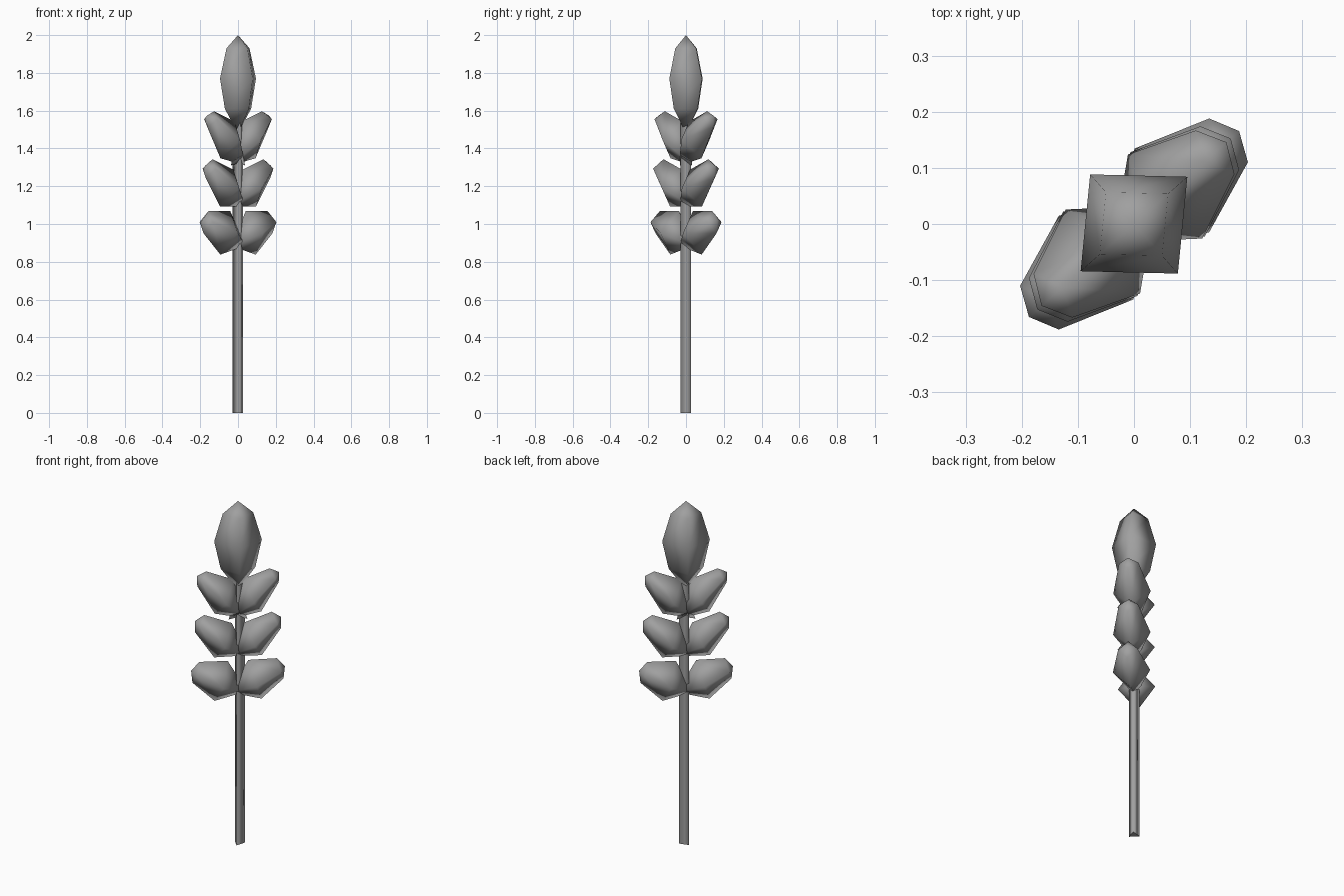
import bpy, bmesh, math
from mathutils import Vector

if "Cube" in bpy.data.objects:
    bpy.data.objects.remove(bpy.data.objects["Cube"])

AZ = math.radians(41.5)                       # plane in which the grains fan out
U = Vector((math.cos(AZ), math.sin(AZ), 0))
V = Vector((-math.sin(AZ), math.cos(AZ), 0))

grey = bpy.data.materials.new("dark_grey")
grey.diffuse_color = (0.35, 0.35, 0.35, 1)
grey.use_nodes = True
grey.node_tree.nodes["Principled BSDF"].inputs["Base Color"].default_value = grey.diffuse_color


def place(u, z, v=0.0):
    return U * u + V * v + Vector((0, 0, z))


def grain(name, base, rings, tip, side=1):
    """Four-sided pointed kernel; ring = (u, z, du, dz, half width)."""
    bm = bmesh.new()
    start = bm.verts.new(place(side * base[0], base[1]))
    end = bm.verts.new(place(side * tip[0], tip[1]))
    loops = []
    for u, z, du, dz, w in rings:
        pts = [(u + du, z + dz, 0), (u, z, w), (u - du, z - dz, 0), (u, z, -w)]
        loops.append([bm.verts.new(place(side * a, b, side * c)) for a, b, c in pts])
    for i in range(4):
        j = (i + 1) % 4
        bm.faces.new((start, loops[0][j], loops[0][i]))
        for lo, hi in zip(loops, loops[1:]):
            bm.faces.new((lo[i], lo[j], hi[j], hi[i]))
        bm.faces.new((loops[-1][i], loops[-1][j], end))
    bmesh.ops.recalc_face_normals(bm, faces=bm.faces)
    me = bpy.data.meshes.new(name)
    bm.to_mesh(me)
    bm.free()
    for p in me.polygons:
        p.use_smooth = True
    me.materials.append(grey)
    ob = bpy.data.objects.new(name, me)
    bpy.context.collection.objects.link(ob)
    return ob


# Three-sided stem with soft shading, one corner pointing along the fan plane
bpy.ops.mesh.primitive_cylinder_add(vertices=3, radius=0.033, depth=1.55,
                                    location=(0.003, 0.003, 0.775),
                                    rotation=(0, 0, math.radians(-45)))
stem = bpy.context.object
stem.name = "stem"
stem.data.materials.append(grey)
for p in stem.data.polygons:
    p.use_smooth = abs(p.normal.z) < 0.5
bpy.ops.object.shade_smooth_by_angle(angle=math.radians(125))
for e in stem.data.edges:                     # crisp rims at the two ends
    a, b = (stem.data.vertices[i].co.z for i in e.vertices)
    e.use_edge_sharp = abs(a - b) < 0.01

# Upright grain at the top
grain("top_grain", (0, 1.48),
      [(0, z, 0.127 * s, 0, 0.118 * s) for z, s in ((1.61, 0.73), (1.77, 1), (1.93, 0.64))],
      (0, 2.0))

# Three tiers of paired grains, steeper towards the top
tiers = {
    "lower": ((-0.05, 0.885), [(0.09, 0.953, 0.035, -0.115, 0.1),
                               (0.225, 1.01, 0.018, -0.06, 0.052)], (0.25, 1.02)),
    "middle": ((-0.05, 1.095), [(0.08, 1.19, 0.047, -0.098, 0.1),
                                (0.204, 1.293, 0.024, -0.05, 0.052)], (0.23, 1.31)),
    "upper": ((-0.05, 1.31), [(0.074, 1.445, 0.05, -0.097, 0.1),
                              (0.193, 1.555, 0.024, -0.042, 0.052)], (0.22, 1.573)),
}
for tier, (base, rings, tip) in tiers.items():
    for label, side in (("right", 1), ("left", -1)):
        grain(f"{tier}_grain_{label}", base, rings, tip, side)
